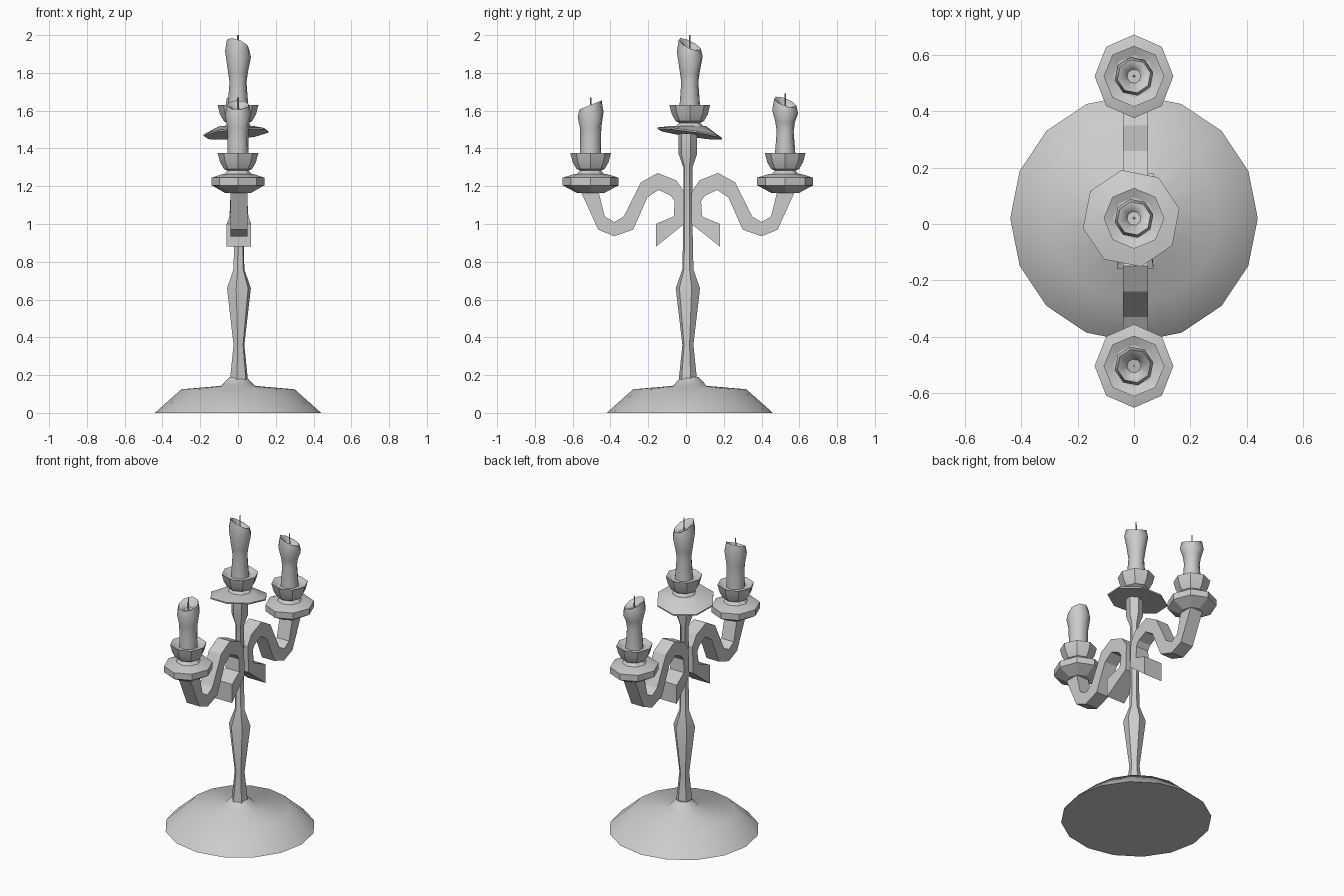
import bpy, bmesh
from math import sin, cos, pi, radians

cube = bpy.data.objects.get("Cube")
if cube:
    bpy.data.objects.remove(cube, do_unlink=True)

grey = bpy.data.materials.new("plain_grey")
grey.use_nodes = True
grey.diffuse_color = (0.6, 0.6, 0.6, 1)
grey.node_tree.nodes["Principled BSDF"].inputs["Base Color"].default_value = (0.6, 0.6, 0.6, 1)


def finish(name, bm, angle):
    bmesh.ops.recalc_face_normals(bm, faces=bm.faces)
    mesh = bpy.data.meshes.new(name)
    bm.to_mesh(mesh)
    bm.free()
    mesh.materials.append(grey)
    ob = bpy.data.objects.new(name, mesh)
    bpy.context.collection.objects.link(ob)
    bpy.ops.object.select_all(action='DESELECT')
    ob.select_set(True)
    bpy.context.view_layer.objects.active = ob
    bpy.ops.object.shade_smooth_by_angle(angle=radians(angle))
    return ob


def bridge(bm, rings):
    """Join successive vertex loops and cap both ends."""
    for a, b in zip(rings, rings[1:]):
        n = len(a)
        for i in range(n):
            bm.faces.new((a[i], a[(i + 1) % n], b[(i + 1) % n], b[i]))
    bm.faces.new(rings[0][::-1])
    bm.faces.new(rings[-1])


def lathe(name, profile, sides, x, y, angle=30, turn=0.0):
    """Profile entries are radius, height and an optional slope in x and y."""
    bm = bmesh.new()
    rings = []
    for r, z, *slope in profile:
        sx, sy = slope or (0, 0)
        ring = []
        for i in range(sides):
            t = turn + 2 * pi * i / sides
            dx, dy = r * cos(t), r * sin(t)
            ring.append(bm.verts.new((x + dx, y + dy, z + sx * dx + sy * dy)))
        rings.append(ring)
    bridge(bm, rings)
    return finish(name, bm, angle)


MID = 0.01

# Domed foot
lathe("base", [(0.44, 0), (0.30, 0.125), (0.09, 0.143), (0.045, 0.19)], 16, 0, 0.02, 45)

# Faceted stem
lathe("stem", [(0.05, 0.17), (0.03, 0.36), (0.066, 0.66), (0.03, 0.76),
               (0.025, 1.0), (0.025, 1.3), (0.05, 1.37), (0.05, 1.48)], 6, 0.005, MID, 30, 0.3)

# Curled arms: pairs of outer and inner edge points, then half width
ARM = [(0.17, 0.88, 0.17, 1.0, 0.065), (0.02, 1.0, 0.075, 1.04, 0.05),
       (0.02, 1.17, 0.07, 1.12, 0.044), (0.06, 1.23, 0.09, 1.15, 0.044),
       (0.16, 1.27, 0.155, 1.18, 0.044), (0.25, 1.22, 0.215, 1.14, 0.044),
       (0.34, 1.04, 0.29, 0.97, 0.044), (0.39, 1.01, 0.39, 0.935, 0.044),
       (0.44, 1.04, 0.475, 0.97, 0.044), (0.475, 1.18, 0.57, 1.18, 0.044)]


def arm(name, side):
    bm = bmesh.new()
    rings = []
    for ya, za, yb, zb, w in ARM:
        corners = ((-w, ya, za), (w, ya, za), (w, yb, zb), (-w, yb, zb))
        rings.append([bm.verts.new((x + 0.005, MID + side * y, z)) for x, y, z in corners])
    bridge(bm, rings)
    finish(name, bm, 20)


arm("back_arm", 1)
arm("front_arm", -1)


def cup(name, y, z):
    """Small bowl on a pinched neck, with a lip that dips to the candle."""
    lathe(name, [(0.075, z), (0.055, z + 0.02), (0.075, z + 0.03), (0.095, z + 0.065),
                 (0.108, z + 0.115), (0.075, z + 0.10)], 8, 0, y, 25)


def candle(name, y, z, rings, rim, slope, wick_top):
    """Waxy candle with a slanted, hollowed top and a thin wick."""
    sx, sy = slope
    body = [(r, z + h) for r, h in rings]
    body += [(0.070, rim - 0.05, sx * 0.5, sy * 0.5), (0.060, rim, sx, sy),
             (0.045, rim - 0.005, sx, sy), (0.025, rim - 0.035, sx * 0.5, sy * 0.5)]
    lathe(name, body, 8, 0, y, 50, 0.2)
    lathe(name + "_wick", [(0.005, rim - 0.045), (0.004, wick_top)], 4, 0, y)


# Side holders
for where, y in (("front", -0.505), ("back", 0.525)):
    plate = lathe(where + "_plate", [(0.07, 1.165), (0.14, 1.205), (0.14, 1.245),
                                     (0.08, 1.265)], 8, 0, 0, 20)
    plate.location.y = y
    plate.scale.y = 1.06
    cup(where + "_cup", y, 1.262)

# Centre holder with a leaning plate
lathe("centre_plate", [(0.175, 1.475, 0.08, -0.15), (0.175, 1.483, 0.08, -0.15),
                       (0.085, 1.52)], 8, -0.01, 0.02, 25, 0.2)
cup("centre_cup", 0.02, 1.515)

# Candles
waist = [(0.056, 0), (0.056, 0.02), (0.046, 0.15), (0.053, 0.20)]
candle("centre_candle", 0.02, 1.6, waist, 1.95, (-0.35, -0.45), 2.0)
candle("back_candle", 0.525, 1.34, waist, 1.645, (-0.35, -0.35), 1.69)
candle("front_candle", -0.505, 1.34, [(0.058, 0), (0.056, 0.1), (0.058, 0.17)],
       1.63, (0.0, 0.4), 1.67)
